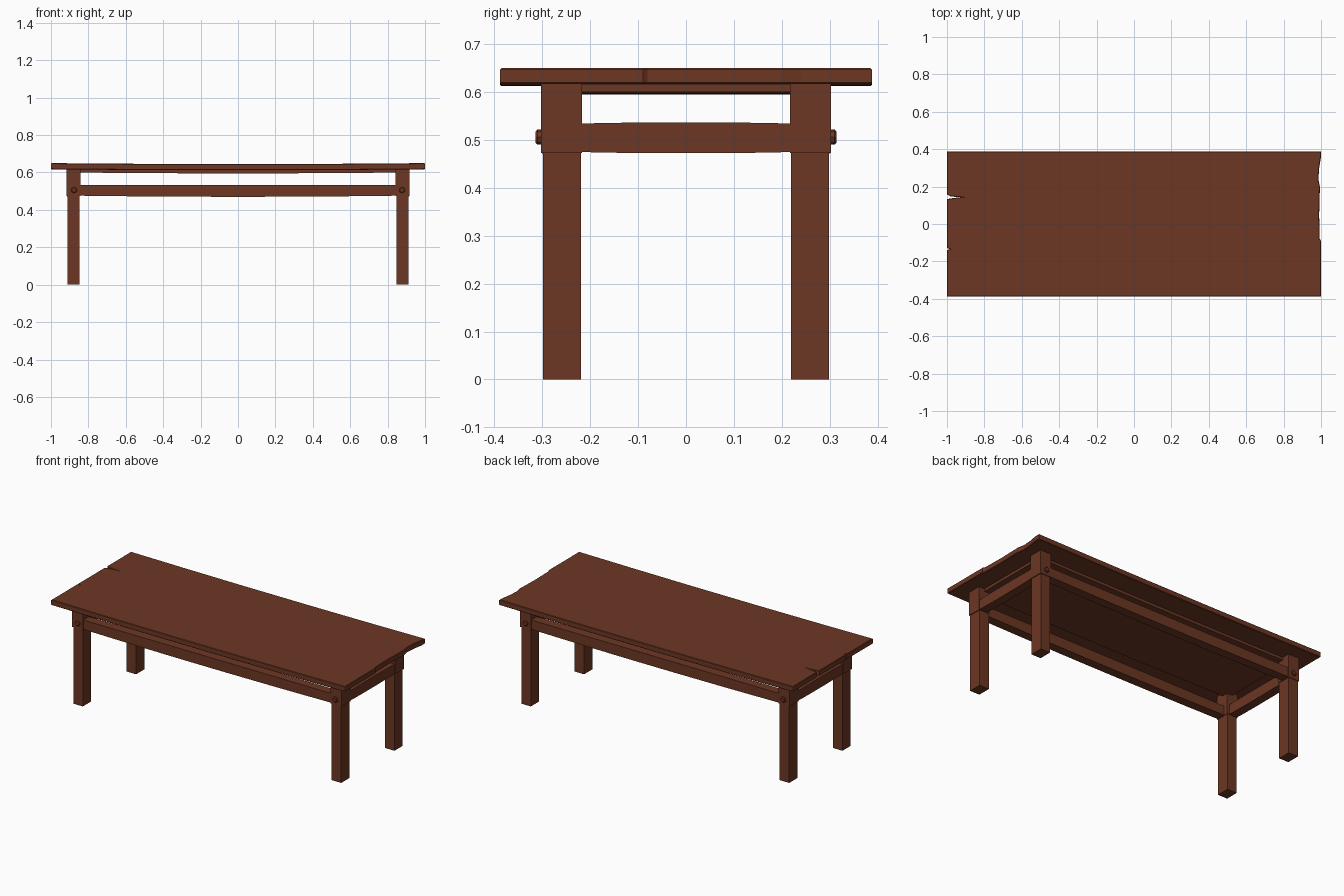
import bpy, bmesh, math
from mathutils import Vector

if "Cube" in bpy.data.objects:
    bpy.data.objects.remove(bpy.data.objects["Cube"])

wood = bpy.data.materials.new("reddish brown wood")
wood.diffuse_color = (0.15, 0.038, 0.017, 1)
wood.use_nodes = True
wood.node_tree.nodes["Principled BSDF"].inputs["Base Color"].default_value = wood.diffuse_color


def finish(bm, name):
    bmesh.ops.recalc_face_normals(bm, faces=bm.faces)
    me = bpy.data.meshes.new(name)
    bm.to_mesh(me)
    bm.free()
    me.materials.append(wood)
    ob = bpy.data.objects.new(name, me)
    bpy.context.collection.objects.link(ob)
    return ob


def slab(name, outline, z0, z1, cuts=(), axis=0, low=0, high=0, bevel=0):
    """Extruded outline, cut across and bowed along an axis.
    low / high: how far the bottom / top face moves at the middle."""
    bm = bmesh.new()
    face = bm.faces.new([bm.verts.new((x, y, z0)) for x, y in outline])
    ext = bmesh.ops.extrude_face_region(bm, geom=[face])
    for v in ext["geom"]:
        if isinstance(v, bmesh.types.BMVert):
            v.co.z = z1
    if bevel:
        edges = [e for e in bm.edges if abs(e.verts[0].co.z - e.verts[1].co.z) < 1e-6]
        bmesh.ops.bevel(bm, geom=edges, offset=bevel, segments=1, affect='EDGES')
    n = Vector((1, 0, 0)) if axis == 0 else Vector((0, 1, 0))
    for c in cuts:
        for s in (-1, 1):
            bmesh.ops.bisect_plane(bm, geom=bm.verts[:] + bm.edges[:] + bm.faces[:],
                                   plane_co=n * c * s, plane_no=n)
    half = max(abs(p[axis]) for p in outline)
    mid = (z0 + z1) / 2
    for v in bm.verts:
        k = 1 - (v.co[axis] / half) ** 2
        v.co.z += k * (high if v.co.z > mid else low)
    return finish(bm, name)


def rect(x0, x1, y0, y1):
    return [(x0, y0), (x1, y0), (x1, y1), (x0, y1)]


# worn table top with split and chipped ends
outline = [(-1, -.388), (1, -.388), (1, -.09), (.993, -.08), (.99, .05),
           (.994, .2), (.986, .24), (.99, .3), (1, .36), (1, .388), (-1, .388),
           (-1, .158), (-.98, .147), (-.93, .143), (-.98, .137), (-1, .132),
           (-1, -.128), (-.985, -.134), (-1, -.14)]
slab("table_top", outline, .617, .65, (.23, .6), 0, -.005, -.005, .003)
slab("top_underlay", rect(-.88, .88, -.255, .255), .6, .63, (.23, .6), 0, -.005, -.005)

# legs, joint blocks and pegs
for sx, a in ((-1, "left"), (1, "right")):
    for sy, b in ((-1, "front"), (1, "back")):
        xs = sorted((sx * .847, sx * .912))
        ys = sorted((sy * .219, sy * .299))
        slab(f"{b}_{a}_leg", rect(*xs, *ys), 0, .618)
        xs = sorted((sx * .843, sx * .917))
        ys = sorted((sy * .217, sy * .303))
        slab(f"{b}_{a}_joint", rect(*xs, *ys), .473, .619)
        bm = bmesh.new()
        bmesh.ops.create_cone(bm, cap_ends=True, segments=8, radius1=.016,
                              radius2=.016, depth=.03)
        edges = [e for e in bm.edges
                 if abs(e.verts[0].co.z - e.verts[1].co.z) < 1e-6 and e.verts[0].co.z > 0]
        bmesh.ops.bevel(bm, geom=edges, offset=.004, segments=1, affect='EDGES')
        peg = finish(bm, f"{b}_{a}_peg")
        peg.rotation_euler.x = -sy * math.pi / 2
        peg.location = (sx * .877, sy * .299, .506)

# long and short rails, slightly bowed
for s, n in ((-1, "front"), (1, "back")):
    slab(f"{n}_rail", rect(-.86, .86, *sorted((s * .245, s * .3))),
         .476, .533, (.13, .38, .6), 0, -.006, .001)
for s, n in ((-1, "left"), (1, "right")):
    slab(f"{n}_rail", rect(*sorted((s * .86, s * .914)), -.23, .23),
         .475, .534, (.075, .16), 1, -.003, .003)
